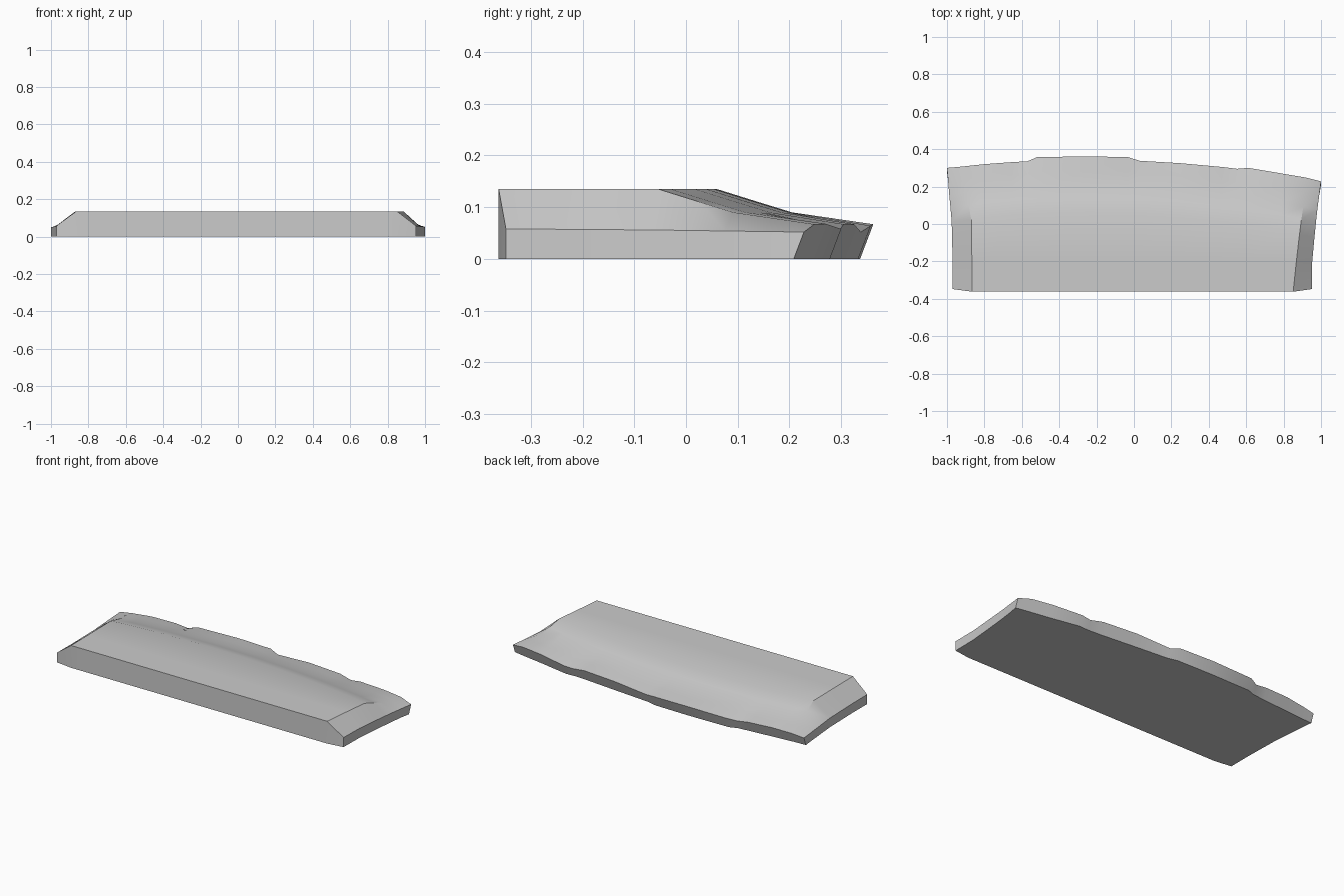
import bpy, bmesh, math

cube = bpy.data.objects.get("Cube")
if cube:
    bpy.data.objects.remove(cube, do_unlink=True)

TOP = 0.135
FRONT = -0.362

# Worn back edge: x, y, height
BACK = [(-1, .30, .05), (-.92, .307, .06), (-.8, .32, .067), (-.65, .331, .063),
        (-.57, .335, .053), (-.52, .357, .063), (-.25, .362, .067), (-.03, .357, .064),
        (.03, .338, .052), (.25, .325, .067), (.47, .305, .067), (.55, .295, .053),
        (.61, .30, .058), (.79, .27, .068), (.92, .248, .067), (1, .228, .052)]

# Sideways position of the end rims and bevel ridges, front to back
LEFT_RIM = [-.97, -.97, -.975, -.982, -.988, -.994, -1]
LEFT_RIDGE = [-.865, -.867, -.87, -.885, -.895, -.91, -.92]
RIGHT_RIM = [.951, .953, .965, .973, .98, .99, 1]
RIGHT_RIDGE = [.851, .868, .885, .895, .905, .912, .92]
ENDS = {0: LEFT_RIM, 1: LEFT_RIDGE,
        len(BACK) - 2: RIGHT_RIDGE, len(BACK) - 1: RIGHT_RIM}


def column(index):
    """One front-to-back line of points on the upper surface."""
    xb, yb, zb = BACK[index]
    rim = index in (0, len(BACK) - 1)
    crest = .06 - .083 * (xb + .25) ** 2
    tail = (crest + .145 + yb) / 2
    ys = [FRONT, -.2, crest, crest + .08, crest + .145, tail, yb]
    zs = [TOP, TOP, TOP, .11, .09, (.09 + zb) / 2, zb]
    if rim:
        ys[0] = FRONT + .014
        zs = [.058 + (zb - .058) * i / 6 for i in range(7)]
    xs = ENDS.get(index, [xb] * 7)
    return list(zip(xs, ys, zs))


# Upper surface
bm = bmesh.new()
grid = [[bm.verts.new(p) for p in column(i)] for i in range(len(BACK))]
for a, b in zip(grid, grid[1:]):
    for j in range(6):
        bm.faces.new((a[j], b[j], b[j + 1], a[j + 1]))

# Side walls, with the back wall undercut, and the flat underside
rim_loop = ([c[0] for c in grid] + grid[-1][1:]
            + [c[-1] for c in reversed(grid[:-1])] + grid[0][-2:0:-1])
back_verts = {c[-1] for c in grid}
base = []
for v in rim_loop:
    tuck = .38 * v.co.z if v in back_verts else 0
    base.append(bm.verts.new((v.co.x, v.co.y - tuck, 0)))
for i in range(len(base)):
    k = (i + 1) % len(base)
    bm.faces.new((rim_loop[i], base[i], base[k], rim_loop[k]))
bm.faces.new(base)
bmesh.ops.recalc_face_normals(bm, faces=bm.faces)

mesh = bpy.data.meshes.new("stone_slab")
bm.to_mesh(mesh)
bm.free()
slab = bpy.data.objects.new("stone_slab", mesh)
bpy.context.collection.objects.link(slab)

# Plain grey stone
stone = bpy.data.materials.new("light_grey_stone")
stone.use_nodes = True
grey = (.6, .6, .6, 1)
stone.diffuse_color = grey
stone.node_tree.nodes["Principled BSDF"].inputs["Base Color"].default_value = grey
mesh.materials.append(stone)

bpy.ops.object.select_all(action='DESELECT')
slab.select_set(True)
bpy.context.view_layer.objects.active = slab
bpy.ops.object.shade_smooth_by_angle(angle=math.radians(30))
